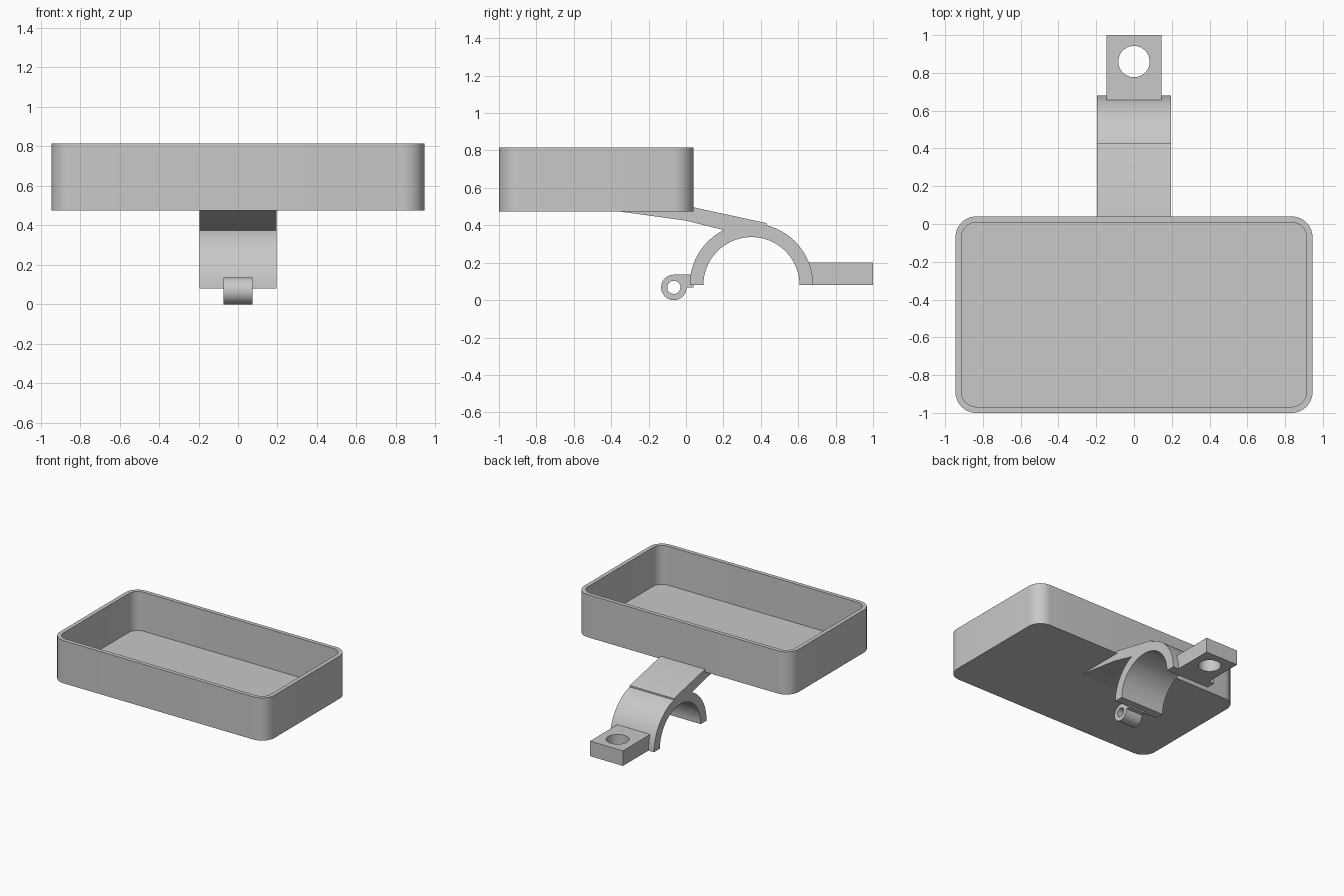
import bpy, bmesh
from math import cos, sin, pi, radians

cube = bpy.data.objects.get("Cube")
if cube:
    bpy.data.objects.remove(cube, do_unlink=True)

grey = bpy.data.materials.new("plain grey")
grey.use_nodes = True
grey.diffuse_color = (0.58, 0.58, 0.58, 1)
grey.node_tree.nodes["Principled BSDF"].inputs["Base Color"].default_value = grey.diffuse_color


def arc(cx, cy, r, start, end, steps):
    """Points on an arc, angles in degrees."""
    angles = [radians(start + (end - start) * i / steps) for i in range(steps + 1)]
    return [(cx + r * cos(a), cy + r * sin(a)) for a in angles]


def loft(name, loops):
    """Join matching closed loops of 3D points and cap both ends."""
    bm = bmesh.new()
    rings = [[bm.verts.new(p) for p in loop] for loop in loops]
    n = len(rings[0])
    for a, b in zip(rings, rings[1:]):
        for i in range(n):
            j = (i + 1) % n
            bm.faces.new((a[i], a[j], b[j], b[i]))
    bm.faces.new(rings[0])
    bm.faces.new(rings[-1])
    bmesh.ops.recalc_face_normals(bm, faces=bm.faces)
    mesh = bpy.data.meshes.new(name)
    bm.to_mesh(mesh)
    bm.free()
    mesh.materials.append(grey)
    obj = bpy.data.objects.new(name, mesh)
    bpy.context.collection.objects.link(obj)
    return obj


def side_prism(name, profile, half_width):
    """Extrude a (y, z) profile across x."""
    return loft(name, [[(x, y, z) for y, z in profile] for x in (-half_width, half_width)])


def drill(obj, location, radius, rotation=(0, 0, 0)):
    """Cut a round hole through a part."""
    bpy.ops.mesh.primitive_cylinder_add(vertices=48, radius=radius, depth=0.6,
                                        location=location, rotation=rotation)
    cutter = bpy.context.object
    cutter.hide_render = True
    cutter.data.materials.append(grey)
    mod = obj.modifiers.new("hole", "BOOLEAN")
    mod.operation = "DIFFERENCE"
    mod.solver = "EXACT"
    mod.object = cutter
    bpy.context.view_layer.objects.active = obj
    bpy.ops.object.modifier_apply(modifier=mod.name)
    bpy.data.objects.remove(cutter, do_unlink=True)


def rounded_rect(inset, z):
    """Tray outline, moved inward by inset."""
    radius = 0.11
    cx, cy, mid = 0.945 - radius, 0.52 - radius, -0.48
    points = []
    for k, (sx, sy) in enumerate([(1, 1), (-1, 1), (-1, -1), (1, -1)]):
        points += arc(sx * cx, mid + sy * cy, radius - inset, 90 * k, 90 * k + 90, 10)
    return [(x, y, z) for x, y in points]


# Open tray with rounded corners
tray = loft("tray", [rounded_rect(0, 0.475), rounded_rect(0, 0.815),
                     rounded_rect(0.032, 0.815), rounded_rect(0.032, 0.505)])

# Half-round clamp band
clamp = side_prism("clamp_band", arc(0.35, 0.08, 0.33, 0, 180, 48)
                   + arc(0.35, 0.08, 0.257, 180, 0, 48), 0.195)

# Sloping arm from tray to clamp
arm = side_prism("support_arm", [(-0.37, 0.476), (0, 0.425), (0.22, 0.37), (0.43, 0.385),
                                 (0.43, 0.412), (0.04, 0.496), (0.02, 0.496)], 0.195)

# Bolt tab behind the clamp
tab = side_prism("bolt_tab", [(0.645, 0.08), (1, 0.08), (1, 0.2), (0.645, 0.2)], 0.145)
drill(tab, (0, 0.86, 0.14), 0.083)

# Hinge knuckle in front of the clamp
knuckle = side_prism("hinge_knuckle", arc(-0.065, 0.068, 0.068, 90, 360, 36)
                     + [(0.04, 0.068), (0.04, 0.085), (0.05, 0.085), (0.05, 0.136)], 0.074)
drill(knuckle, (0, -0.065, 0.068), 0.035, (0, pi / 2, 0))

# Smooth the curves and keep the edges sharp
bpy.ops.object.select_all(action="DESELECT")
for part in (tray, clamp, arm, tab, knuckle):
    part.select_set(True)
bpy.context.view_layer.objects.active = tray
bpy.ops.object.shade_smooth_by_angle(angle=radians(30))
